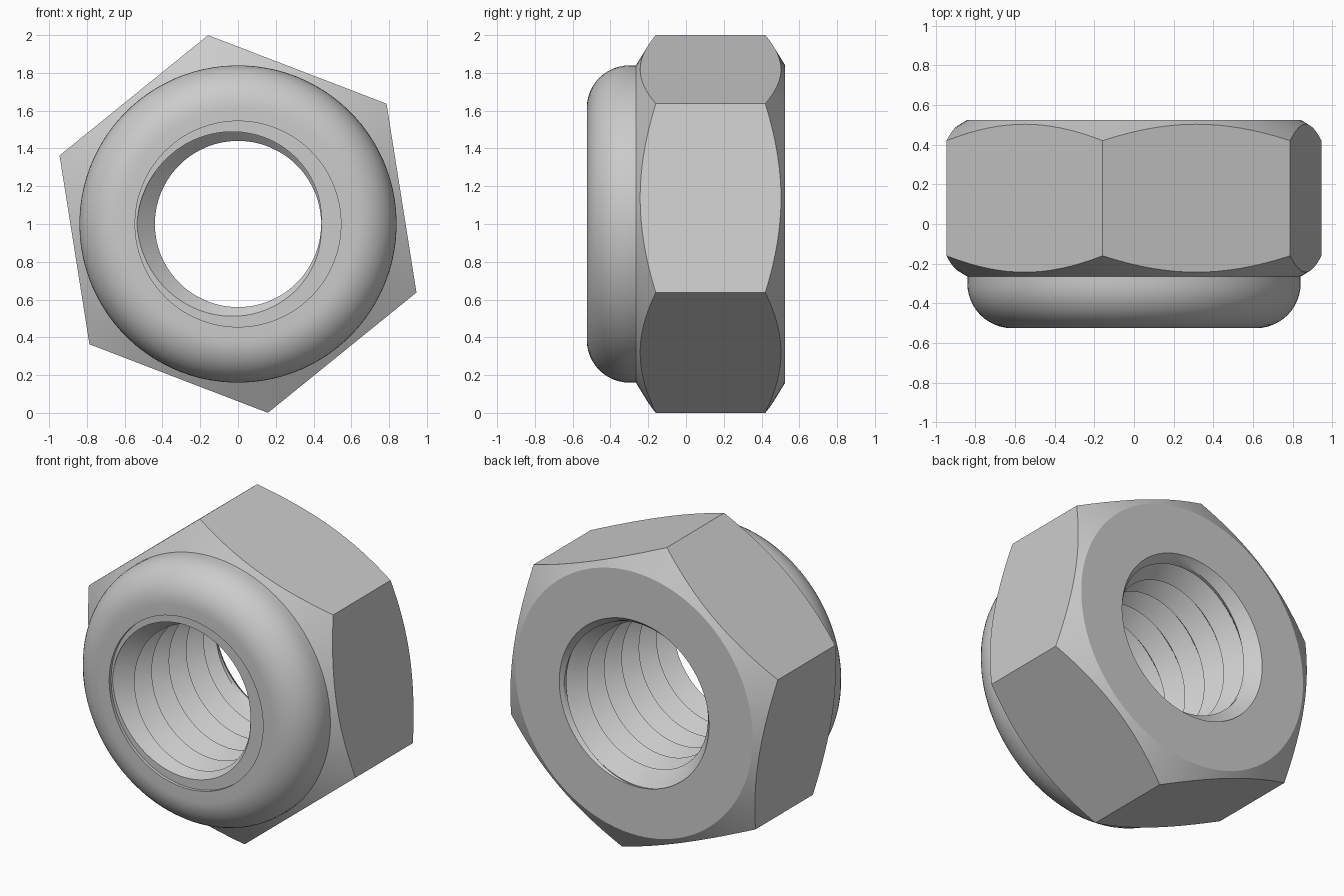
import bpy, bmesh, math

cube = bpy.data.objects.get("Cube")
if cube:
    bpy.data.objects.remove(cube, do_unlink=True)

SEGS = 96                      # multiple of six, so hex corners land on columns
START = math.radians(39)       # one hex corner
CORNER, RIM = 1.012, 0.84      # hex corner radius, chamfer circle radius
FRONT, SHOULDER, BACK = -0.525, -0.265, 0.525
RECESS = FRONT + 0.02
STEP = 0.545                   # opening in the collar
MINOR, MAJOR, PITCH = 0.44, 0.535, 0.175

steel = bpy.data.materials.new("steel grey")
steel.use_nodes = True
steel.diffuse_color = (0.6, 0.6, 0.6, 1)
steel.node_tree.nodes["Principled BSDF"].inputs["Base Color"].default_value = (0.6, 0.6, 0.6, 1)


def sweep(name, rows):
    """Sweep a section around y; each row maps an angle to (radius, y)."""
    bm = bmesh.new()
    grid = []
    for row in rows:
        line = []
        for j in range(SEGS + 1):
            a = START + math.tau * j / SEGS
            r, y = row(a)
            line.append(bm.verts.new((r * math.cos(a), y, 1 + r * math.sin(a))))
        grid.append(line)
    for p, q in zip(grid, grid[1:]):
        for j in range(SEGS):
            bm.faces.new((p[j], q[j], q[j + 1], p[j + 1]))
    bmesh.ops.remove_doubles(bm, verts=bm.verts, dist=1e-5)
    bmesh.ops.dissolve_degenerate(bm, edges=bm.edges, dist=1e-5)
    mesh = bpy.data.meshes.new(name)
    bm.to_mesh(mesh)
    bm.free()
    mesh.materials.append(steel)
    ob = bpy.data.objects.new(name, mesh)
    bpy.context.collection.objects.link(ob)
    bpy.ops.object.select_all(action='DESELECT')
    ob.select_set(True)
    bpy.context.view_layer.objects.active = ob
    bpy.ops.object.shade_smooth_by_angle(angle=math.radians(25))


def ring(r, y):
    return lambda a: (r, y)


# Hexagonal body with conical corner chamfers
def hex_radius(a):
    off = (a - START) % (math.pi / 3) - math.pi / 6
    return CORNER * math.cos(math.pi / 6) / math.cos(off)


def hex_edge(y, inward):
    def row(a):
        r = hex_radius(a)
        return r, y + inward * (r - RIM) * 0.61
    return row


sweep("hex_body", [ring(RIM, SHOULDER), hex_edge(SHOULDER, 1),
                   hex_edge(BACK, -1), ring(RIM, BACK), ring(0.53, BACK)])

# Rounded locking collar
FILLET = 0.225
arc = [i * math.pi / 24 for i in range(13)]
sweep("locking_collar",
      [ring(STEP, RECESS), ring(STEP, FRONT)]
      + [ring(RIM - FILLET + FILLET * math.sin(t), FRONT + FILLET - FILLET * math.cos(t)) for t in arc]
      + [ring(RIM, SHOULDER)])


# Right-hand thread with a countersink at the back
def bore_radius(y, a):
    u = (y - RECESS) / PITCH + (a - math.pi) / math.tau
    thread = MINOR + (MAJOR - MINOR) * abs(2 * (u % 1) - 1)
    return max(thread, 0.53 - 0.8 * (BACK - y)) if y < BACK else 0.53


def thread_row(k):
    def row(a):
        y = RECESS + PITCH * (k / 8 - (a - math.pi) / math.tau)
        y = min(max(y, RECESS), BACK)
        return bore_radius(y, a), y
    return row


turns = math.ceil((BACK - RECESS) / PITCH) + 2
sweep("threaded_bore", [thread_row(k) for k in range(8 * turns, -16, -1)])

# Recessed insert ring, cut by the start of the thread
sweep("insert_ring", [lambda a: (bore_radius(RECESS, a), RECESS), ring(STEP, RECESS)])
